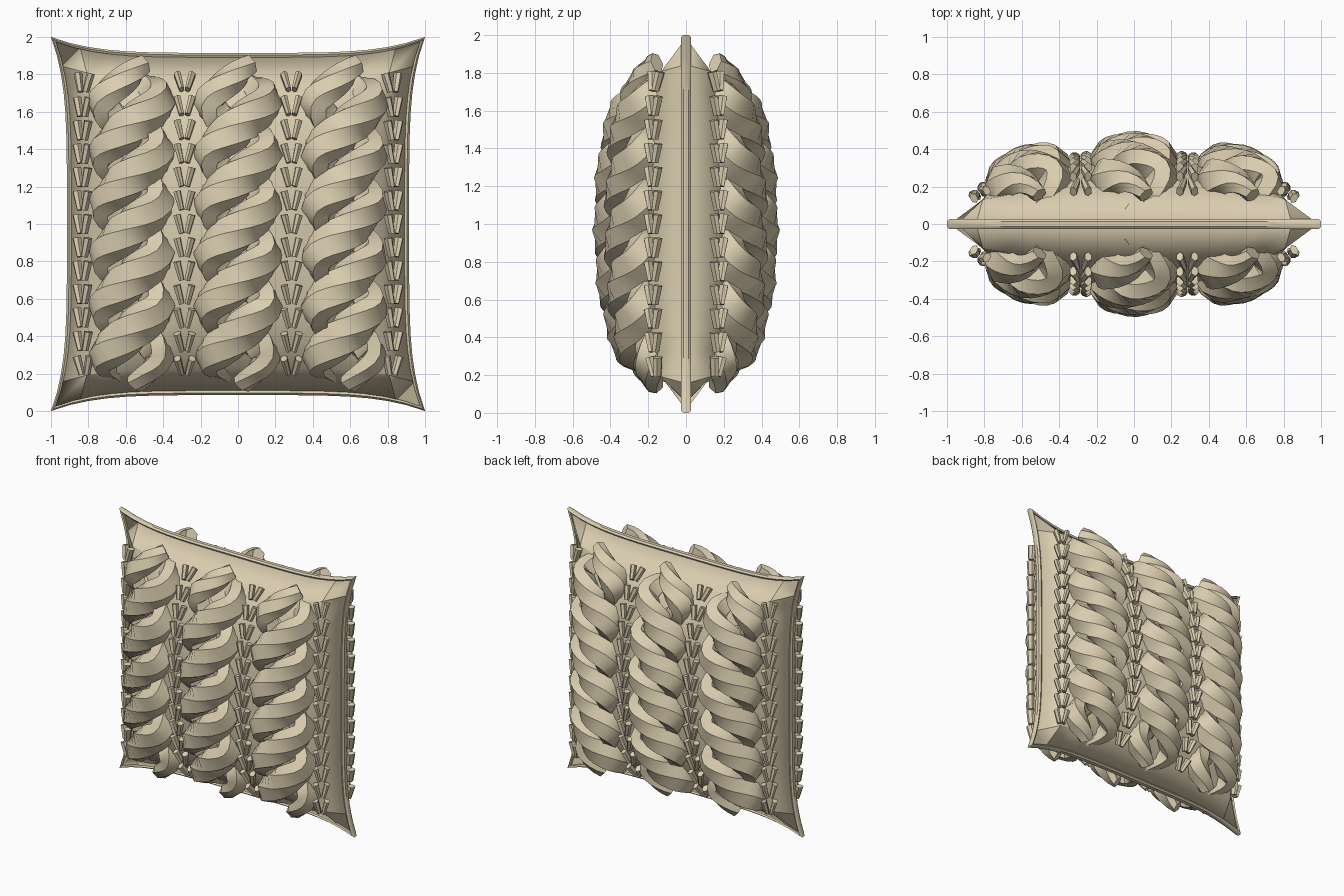
import bpy, bmesh, math
from mathutils import Vector

cube = bpy.data.objects.get("Cube")
if cube:
    bpy.data.objects.remove(cube, do_unlink=True)

wool = bpy.data.materials.new("beige_wool")
wool.use_nodes = True
wool.diffuse_color = (0.70, 0.61, 0.43, 1)
wool.node_tree.nodes["Principled BSDF"].inputs["Base Color"].default_value = wool.diffuse_color

HALF, FLARE, DEPTH = 0.915, 0.085, 0.447


def outline(s, t):
    """Square with concave sides; s and t run from -1 to 1."""
    return (s * (HALF + FLARE * abs(t) ** 4.5), t * (HALF + FLARE * abs(s) ** 4.5))


def puff(s, t):
    """Half thickness: a soft minimum of the two edge profiles."""
    f = max(0, 1 - s * s) ** 0.75
    g = max(0, 1 - t * t) ** 0.75
    return DEPTH * f * g / (f ** 3 + g ** 3 + 1e-9) ** (1 / 3)


def surface(x, z):
    """Point on the front of the cushion."""
    return Vector((x, -puff(x / HALF, (z - 1) / HALF), z))


def frame(x, z):
    """Surface point, sideways direction and outward normal."""
    e = 0.02
    along_x = (surface(x + e, z) - surface(x - e, z)).normalized()
    along_z = (surface(x, z + e) - surface(x, z - e)).normalized()
    return surface(x, z), along_x, along_x.cross(along_z).normalized()


def finish(bm, name, mirrored=True):
    bmesh.ops.recalc_face_normals(bm, faces=bm.faces[:])
    mesh = bpy.data.meshes.new(name)
    bm.to_mesh(mesh)
    bm.free()
    obj = bpy.data.objects.new(name, mesh)
    bpy.context.collection.objects.link(obj)
    mesh.materials.append(wool)
    bpy.ops.object.select_all(action='DESELECT')
    obj.select_set(True)
    bpy.context.view_layer.objects.active = obj
    bpy.ops.object.shade_smooth_by_angle(angle=math.radians(35))
    if mirrored:
        mod = obj.modifiers.new("front_and_back", 'MIRROR')
        mod.use_axis = (False, True, False)


def skin(bm, rings, closed=False):
    """Join rings of points into a tube, capped unless it is closed."""
    loops = [[bm.verts.new(p) for p in ring] for ring in rings]
    n = len(loops[0])
    pairs = list(zip(loops, loops[1:]))
    if closed:
        pairs.append((loops[-1], loops[0]))
    else:
        bm.faces.new(loops[0])
        bm.faces.new(loops[-1])
    for a, b in pairs:
        for i in range(n):
            j = (i + 1) % n
            bm.faces.new((a[i], a[j], b[j], b[i]))


def hexagon(centre, u, v):
    angles = [math.tau * i / 6 for i in range(6)]
    return [centre + u * math.cos(a) + v * math.sin(a) for a in angles]


# Cushion body
N = 14
bm = bmesh.new()
grid = []
for i in range(N + 1):
    row = []
    for j in range(N + 1):
        s, t = 2 * i / N - 1, 2 * j / N - 1
        x, z = outline(s, t)
        row.append(bm.verts.new((x * 0.985, -puff(s, t), 1 + z * 0.985)))
    grid.append(row)
for i in range(N):
    for j in range(N):
        bm.faces.new((grid[i][j], grid[i + 1][j], grid[i + 1][j + 1], grid[i][j + 1]))
finish(bm, "cushion_body")

# Piping around the seam
section = [(1, -0.014), (1, 0.014), (0.988, 0.027), (0.974, 0.02), (0.974, -0.02), (0.988, -0.027)]
M = 20
steps = [2 * k / M - 1 for k in range(M)]
path = ([(s, -1) for s in steps] + [(1, s) for s in steps]
        + [(-s, 1) for s in steps] + [(-1, -s) for s in steps])
bm = bmesh.new()
rings = []
for s, t in path:
    x, z = outline(s, t)
    rings.append([(x * k, y, 1 + z * k) for k, y in section])
skin(bm, rings, closed=True)
finish(bm, "seam_piping", mirrored=False)

# Twisted cables: two strands wound along each column
PITCH, LOW, HIGH, CREST = 0.545, 0.165, 1.835, 1.785


def strand_point(cx, z, phase):
    a = math.tau * (z - CREST) / PITCH + phase
    p, side, out = frame(cx, z)
    out.z *= 0.5
    out.normalize()
    axis = p - out * 0.01
    sway = 0.14 * (math.sin(a) - 0.08 * math.sin(3 * a))
    return axis + side * sway + out * 0.065 * math.cos(a), axis


def add_strand(bm, cx, phase):
    count = 72
    rings = []
    for k in range(count + 1):
        z = LOW + (HIGH - LOW) * k / count
        p, axis = strand_point(cx, z, phase)
        ahead = strand_point(cx, z + 0.005, phase)[0]
        behind = strand_point(cx, z - 0.005, phase)[0]
        tangent = (ahead - behind).normalized()
        radial = p - axis
        radial = (radial - tangent * radial.dot(tangent)).normalized()
        across = tangent.cross(radial)
        taper = 0.5 + 0.5 * min(1, min(z - LOW, HIGH - z) / 0.16)
        rings.append(hexagon(p, radial * 0.088 * taper, across * 0.115 * taper))
    skin(bm, rings)


for name, cx in (("right", -0.57), ("middle", 0), ("left", 0.57)):
    bm = bmesh.new()
    for phase in (0, math.pi):
        add_strand(bm, cx, phase)
    finish(bm, name + "_cable")

# Columns of small V stitches between the cables
ROWS = 13
for name, cx, lift in (("outer_right", -0.805, 0.04), ("inner_right", -0.285, 0.018),
                       ("inner_left", 0.285, 0.018), ("outer_left", 0.805, 0.04)):
    bm = bmesh.new()
    for r in range(ROWS):
        z = 0.25 + r * 0.125
        p, side, out = frame(cx, z)
        up = out.cross(side).normalized()
        p = p + out * lift
        for arm in (-1, 1):
            top = p + side * arm * 0.04 + up * 0.05
            low = p + side * arm * 0.015 - up * 0.05
            across = out.cross(top - low).normalized()
            skin(bm, [hexagon(low, out * 0.024, across * 0.015),
                      hexagon(top, out * 0.029, across * 0.021)])
    finish(bm, name + "_stitches")
